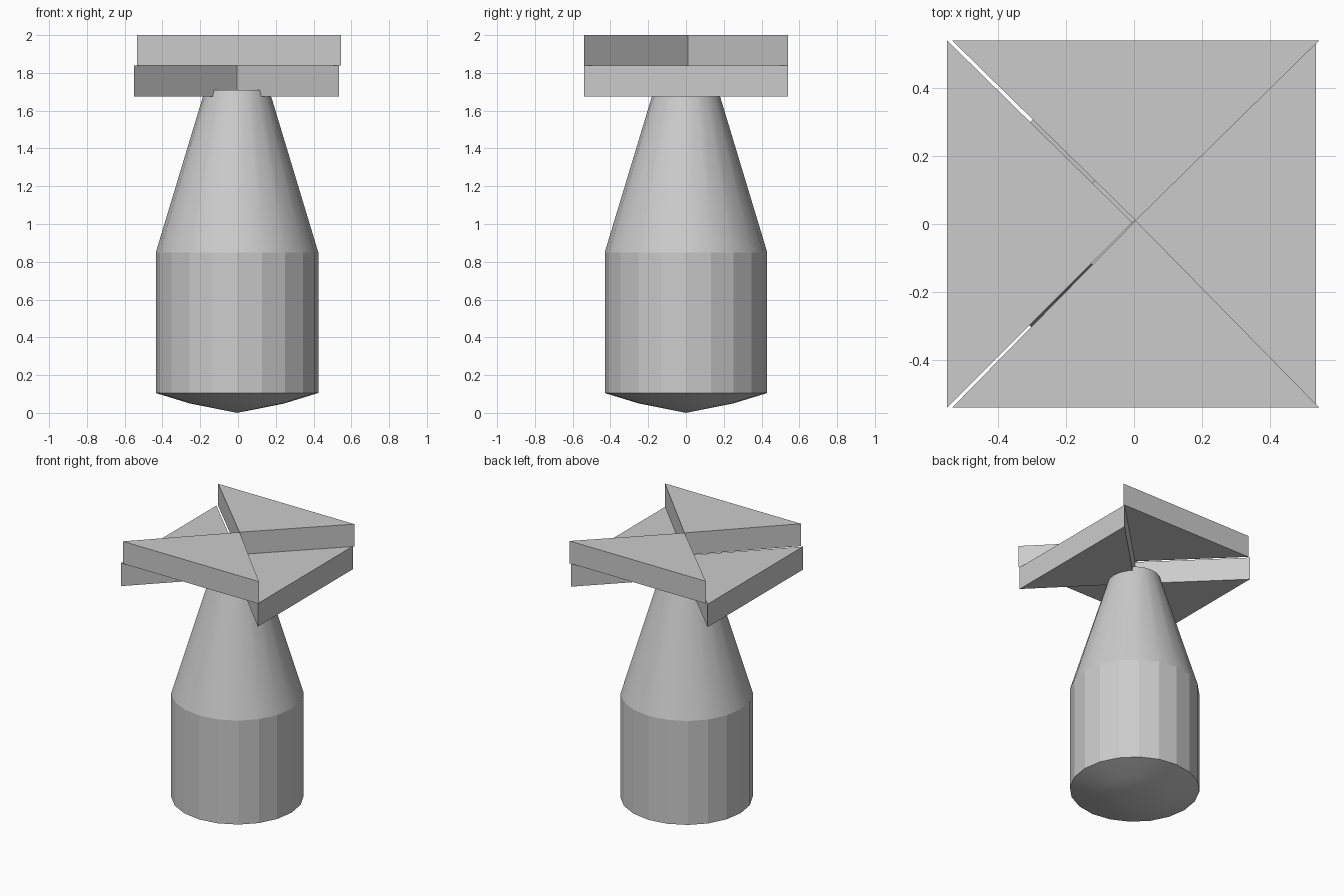
import bpy, bmesh
from math import sin, cos, radians

if "Cube" in bpy.data.objects:
    bpy.data.objects.remove(bpy.data.objects["Cube"])

SIDES = 20
CX = -0.005


def finish(bm, name):
    bmesh.ops.recalc_face_normals(bm, faces=bm.faces)
    mesh = bpy.data.meshes.new(name)
    bm.to_mesh(mesh)
    bm.free()
    obj = bpy.data.objects.new(name, mesh)
    bpy.context.collection.objects.link(obj)
    return obj


def body():
    # (radius, height, smooth band above this ring)
    profile = [(0.25, 0.05, True), (0.43, 0.105, False),
               (0.43, 0.85, True), (0.17, 1.71, False)]
    bm = bmesh.new()
    rings = []
    for r, z, _ in profile:
        rings.append([bm.verts.new((CX + r * cos(radians(360 * i / SIDES)),
                                    r * sin(radians(360 * i / SIDES)), z))
                      for i in range(SIDES)])
    tip = bm.verts.new((CX, 0, 0))
    for i in range(SIDES):
        j = (i + 1) % SIDES
        bm.faces.new((tip, rings[0][j], rings[0][i])).smooth = True
        for k in range(len(rings) - 1):
            a, b = rings[k], rings[k + 1]
            bm.faces.new((a[i], a[j], b[j], b[i])).smooth = profile[k][2]
    bm.faces.new(rings[-1])
    # Crisp edges where the bands meet
    for ring in rings[1:]:
        for i in range(SIDES):
            bm.edges.get((ring[i], ring[(i + 1) % SIDES])).smooth = False
    finish(bm, "body")


def wedge(name, points, z0, z1):
    # Triangular prism
    bm = bmesh.new()
    base = bm.faces.new([bm.verts.new((x, y, z0)) for x, y in points])
    ext = bmesh.ops.extrude_face_region(bm, geom=[base], use_keep_orig=True)
    top = [v for v in ext["geom"] if isinstance(v, bmesh.types.BMVert)]
    bmesh.ops.translate(bm, verts=top, vec=(0, 0, z1 - z0))
    finish(bm, name)


body()

H = 0.54
# Lower blades point left and right, upper blades front and back
for label, x in (("left", -0.55), ("right", 0.535)):
    wedge("lower_blade_" + label, [(x, -H), (x, H), (CX, 0.005)], 1.675, 1.84)
for label, y in (("front", -H), ("back", H)):
    wedge("upper_blade_" + label, [(-0.535, y), (0.545, y), (0.005, 0.01)], 1.84, 2.0)
